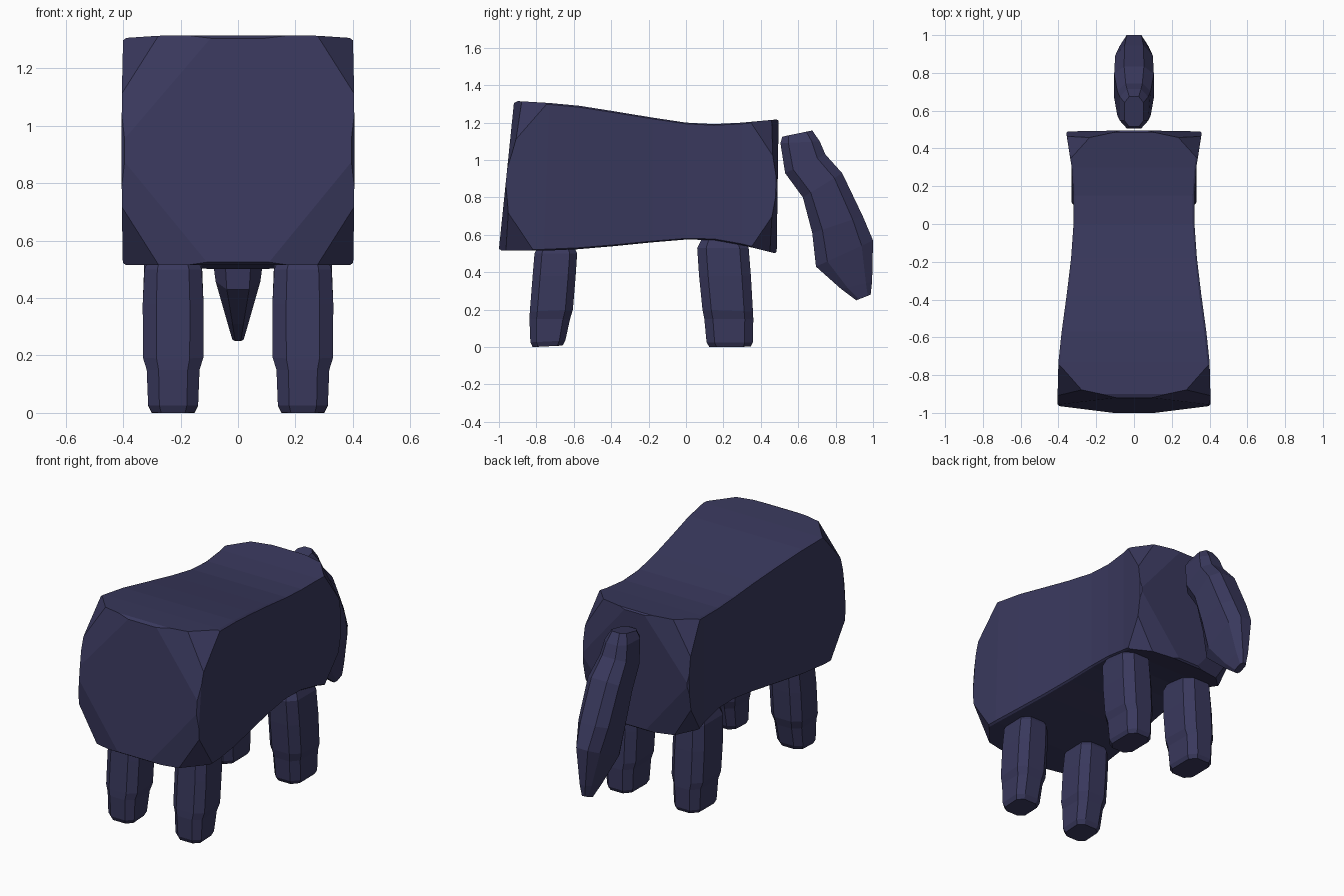
import bpy, bmesh
from mathutils import Vector

if "Cube" in bpy.data.objects:
    bpy.data.objects.remove(bpy.data.objects["Cube"])

coat = bpy.data.materials.new("dark_navy")
coat.diffuse_color = (0.041, 0.040, 0.109, 1)
coat.use_nodes = True
coat.node_tree.nodes["Principled BSDF"].inputs["Base Color"].default_value = coat.diffuse_color


def loft(sections, x0=0.0, cu=0.3, cv=0.3):
    """Chamfered rings; each section is ((y, z) start, (y, z) end, half width)."""
    bm = bmesh.new()
    rings = []
    for p, q, w in sections:
        p, q = Vector((x0, *p)), Vector((x0, *q))
        u, v = 1 - cu, 1 - cv
        corners = [(-u, -1), (u, -1), (1, -v), (1, v), (u, 1), (-u, 1), (-1, v), (-1, -v)]
        rings.append([bm.verts.new(p.lerp(q, (b + 1) / 2) + Vector((a * w, 0, 0)))
                      for a, b in corners])
    for r, s in zip(rings, rings[1:]):
        for i in range(8):
            j = (i + 1) % 8
            bm.faces.new((r[i], r[j], s[j], s[i]))
    bm.faces.new(rings[0])
    bm.faces.new(rings[-1])
    bmesh.ops.recalc_face_normals(bm, faces=bm.faces)
    return bm


def finish(name, bm):
    bmesh.ops.recalc_face_normals(bm, faces=bm.faces)
    me = bpy.data.meshes.new(name)
    bm.to_mesh(me)
    bm.free()
    me.materials.append(coat)
    ob = bpy.data.objects.new(name, me)
    bpy.context.collection.objects.link(ob)
    return ob


def cut_corner(bm, corner, other, a, b, c):
    """Slice off a corner: a across, b along the body, c along the upright edge."""
    sx = 1 if corner.x > 0 else -1
    sy = 1 if corner.y > 0 else -1
    p1 = corner - Vector((sx * a, 0, 0))
    p2 = corner - Vector((0, sy * b, 0))
    p3 = corner + (other - corner).normalized() * c
    n = (p2 - p1).cross(p3 - p1).normalized()
    if n.dot(corner - p1) < 0:
        n = -n
    geom = bm.verts[:] + bm.edges[:] + bm.faces[:]
    res = bmesh.ops.bisect_plane(bm, geom=geom, plane_co=p1, plane_no=n, clear_outer=True)
    edges = [e for e in res["geom_cut"] if isinstance(e, bmesh.types.BMEdge)]
    bmesh.ops.holes_fill(bm, edges=edges, sides=0)


# Body: sagging back, narrow waist, faceted corners
body = loft([
    ((-1.0, 0.525), (-0.92, 1.305), 0.395),
    ((-0.985, 0.515), (-0.90, 1.315), 0.405),
    ((-0.76, 0.515), (-0.73, 1.305), 0.40),
    ((-0.58, 0.523), (-0.57, 1.29), 0.383),
    ((-0.38, 0.54), (-0.38, 1.26), 0.357),
    ((-0.18, 0.56), (-0.18, 1.227), 0.333),
    ((0.0, 0.575), (0.0, 1.2), 0.32),
    ((0.15, 0.572), (0.15, 1.192), 0.32),
    ((0.30, 0.545), (0.30, 1.2), 0.33),
    ((0.475, 0.502), (0.485, 1.217), 0.358),
    ((0.485, 0.51), (0.495, 1.21), 0.35),
], cu=0.03, cv=0.02)
for s in (-1, 1):
    ends = [(Vector((s * 0.405, -1.0, 0.515)), Vector((s * 0.405, -0.915, 1.315))),
            (Vector((s * 0.36, 0.485, 0.50)), Vector((s * 0.36, 0.495, 1.22)))]
    for low, high in ends:
        for corner, other in ((low, high), (high, low)):
            cut_corner(body, corner, other, 0.30, 0.065, 0.36)
            cut_corner(body, corner, other, 0.16, 0.19, 0.24)
finish("body", body)

# Legs: thick upper leg stepping in to a narrower foot
front = [((-0.82, 0.0), (-0.66, 0.008), 0.075), ((-0.832, 0.025), (-0.645, 0.035), 0.087),
         ((-0.837, 0.15), (-0.62, 0.15), 0.092), ((-0.835, 0.19), (-0.605, 0.20), 0.105),
         ((-0.82, 0.38), (-0.59, 0.38), 0.106), ((-0.81, 0.50), (-0.582, 0.50), 0.10),
         ((-0.78, 0.56), (-0.61, 0.56), 0.075)]
back = [((0.125, 0.0), (0.345, 0.002), 0.075), ((0.11, 0.025), (0.357, 0.025), 0.087),
        ((0.098, 0.15), (0.36, 0.15), 0.092), ((0.088, 0.20), (0.358, 0.19), 0.105),
        ((0.07, 0.38), (0.347, 0.38), 0.106), ((0.06, 0.53), (0.335, 0.53), 0.10),
        ((0.09, 0.59), (0.30, 0.59), 0.075)]
for side, s in (("right", 1), ("left", -1)):
    finish("front_leg_" + side, loft(front, s * 0.226, 0.45, 0.35))
    finish("back_leg_" + side, loft(back, s * 0.226, 0.45, 0.35))

# Tail: drooping faceted tuft, detached just behind the body
tail = [((0.515, 1.125), (0.675, 1.158), 0.05), ((0.505, 1.09), (0.715, 1.10), 0.075),
        ((0.53, 0.93), (0.745, 1.03), 0.088), ((0.625, 0.80), (0.835, 0.93), 0.105),
        ((0.675, 0.61), (0.945, 0.70), 0.10), ((0.695, 0.43), (1.0, 0.57), 0.078),
        ((0.83, 0.31), (0.995, 0.35), 0.038), ((0.91, 0.25), (0.987, 0.28), 0.02)]
finish("tail", loft(tail, 0, 0.5, 0.4))
